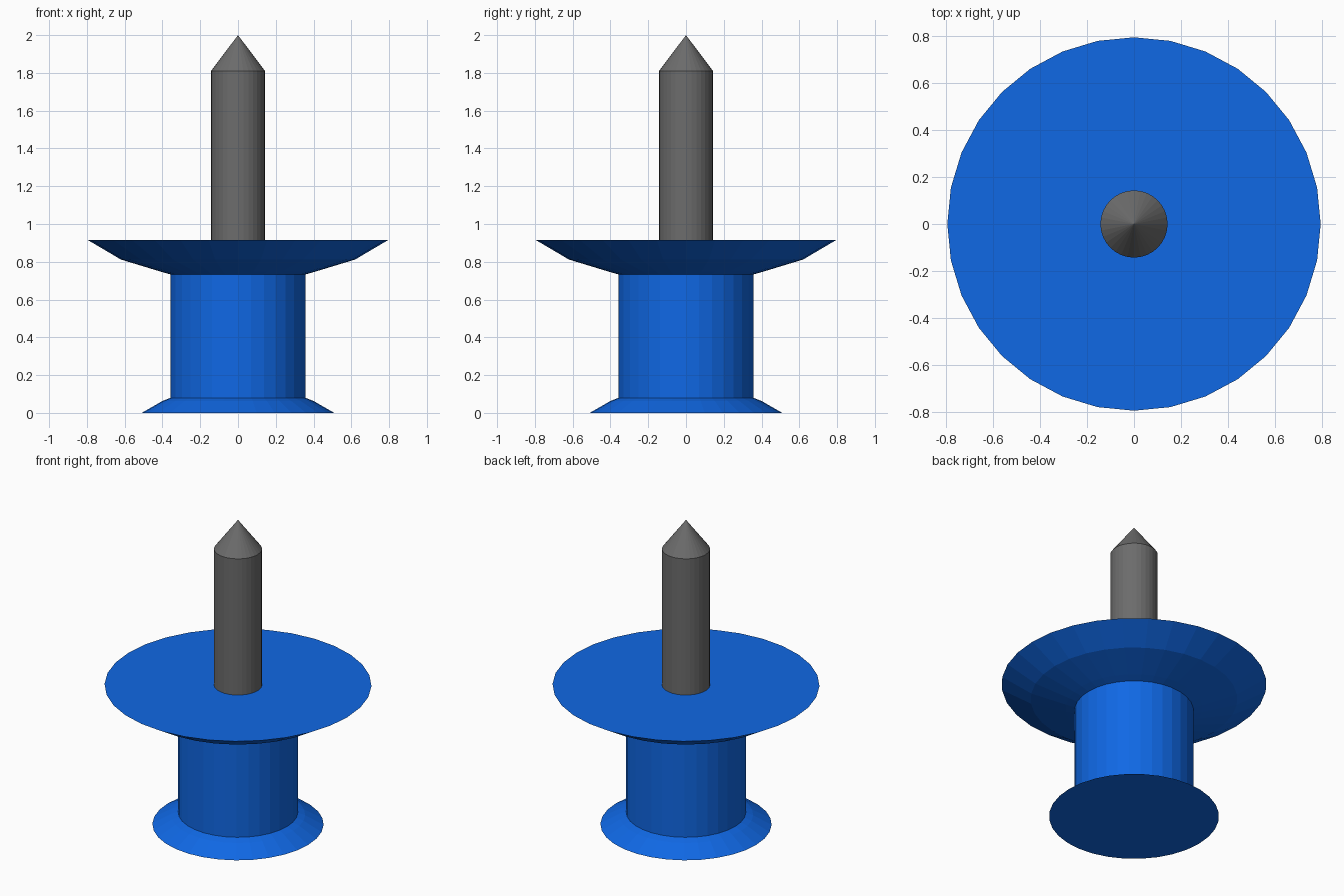
import bpy, bmesh, math

if "Cube" in bpy.data.objects:
    bpy.data.objects.remove(bpy.data.objects["Cube"])

SIDES = 32


def material(name, rgb):
    m = bpy.data.materials.new(name)
    m.diffuse_color = (*rgb, 1.0)
    m.use_nodes = True
    m.node_tree.nodes["Principled BSDF"].inputs["Base Color"].default_value = m.diffuse_color
    return m


def lathe(name, profile, mat):
    """Revolve (radius, z) points, bottom to top; ends are capped, radius 0 is a tip."""
    bm = bmesh.new()
    rings = []
    for r, z in profile:
        if r == 0:
            rings.append([bm.verts.new((0, 0, z))])
        else:
            angles = [2 * math.pi * i / SIDES for i in range(SIDES)]
            rings.append([bm.verts.new((r * math.cos(a), r * math.sin(a), z)) for a in angles])
    for low, high in zip(rings, rings[1:]):
        for i in range(SIDES):
            j = (i + 1) % SIDES
            if len(high) == 1:
                bm.faces.new((low[i], low[j], high[0]))
            else:
                bm.faces.new((low[i], low[j], high[j], high[i]))
    bm.faces.new(rings[0][::-1])
    if len(rings[-1]) > 1:
        bm.faces.new(rings[-1])
    bmesh.ops.recalc_face_normals(bm, faces=bm.faces)
    mesh = bpy.data.meshes.new(name)
    bm.to_mesh(mesh)
    bm.free()
    mesh.materials.append(mat)
    obj = bpy.data.objects.new(name, mesh)
    bpy.context.collection.objects.link(obj)
    return obj


blue = material("blue plastic", (0.005, 0.138, 0.78))
grey = material("grey metal", (0.15, 0.15, 0.15))

# Spool-shaped grip: flared foot, straight neck, wide dished collar
lathe("grip", [(0.51, 0.0), (0.40, 0.063), (0.357, 0.08), (0.357, 0.733),
               (0.41, 0.748), (0.62, 0.812), (0.795, 0.915)], blue)

# Pin shaft with conical point
lathe("pin", [(0.143, 0.90), (0.143, 1.81), (0.0, 2.0)], grey)
